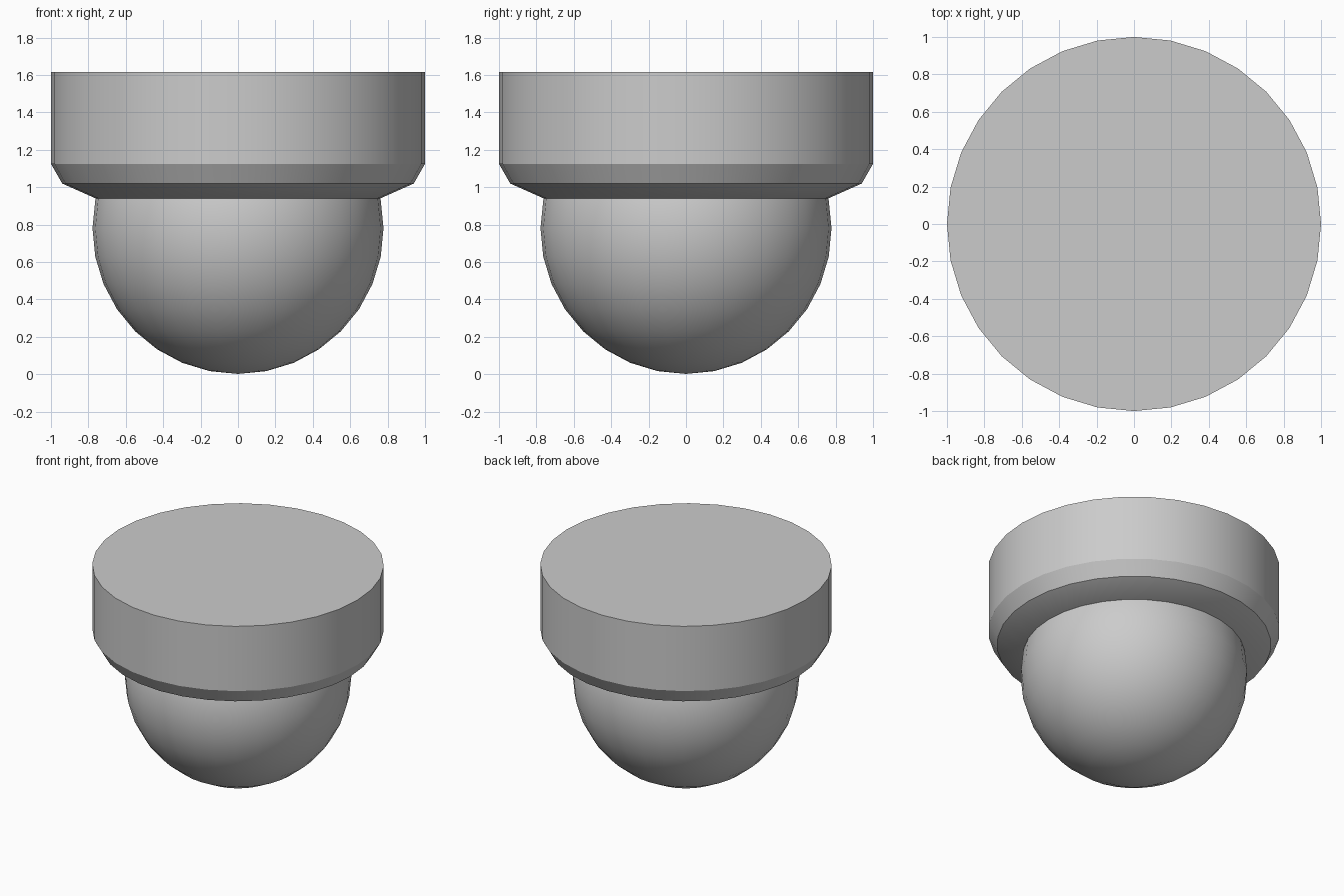
import bpy, bmesh, math

if "Cube" in bpy.data.objects:
    bpy.data.objects.remove(bpy.data.objects["Cube"])

SIDES = 32


def finish(bm, name):
    bmesh.ops.recalc_face_normals(bm, faces=bm.faces[:])
    mesh = bpy.data.meshes.new(name)
    bm.to_mesh(mesh)
    bm.free()
    obj = bpy.data.objects.new(name, mesh)
    bpy.context.collection.objects.link(obj)
    bpy.ops.object.select_all(action='DESELECT')
    obj.select_set(True)
    bpy.context.view_layer.objects.active = obj
    bpy.ops.object.shade_smooth_by_angle(angle=math.radians(29))
    return obj


# Mounting housing: stepped chamfer below a straight drum
profile = [(0.76, 0.94), (0.94, 1.02), (1.0, 1.125), (1.0, 1.615)]
bm = bmesh.new()
rings = []
for r, z in profile:
    rings.append([bm.verts.new((r * math.cos(2 * math.pi * i / SIDES),
                                r * math.sin(2 * math.pi * i / SIDES), z))
                  for i in range(SIDES)])
for low, high in zip(rings, rings[1:]):
    for i in range(SIDES):
        j = (i + 1) % SIDES
        bm.faces.new((low[i], low[j], high[j], high[i]))
bm.faces.new(rings[0])
bm.faces.new(rings[-1])
finish(bm, "housing")

# Dome: sphere trimmed where it disappears inside the housing
R = 0.778
bm = bmesh.new()
bmesh.ops.create_uvsphere(bm, u_segments=SIDES, v_segments=16, radius=R)
bmesh.ops.translate(bm, verts=bm.verts[:], vec=(0, 0, R + 0.002))
bmesh.ops.bisect_plane(bm, geom=bm.verts[:] + bm.edges[:] + bm.faces[:],
                       plane_co=(0, 0, 0.96), plane_no=(0, 0, 1), clear_outer=True)
finish(bm, "dome")
